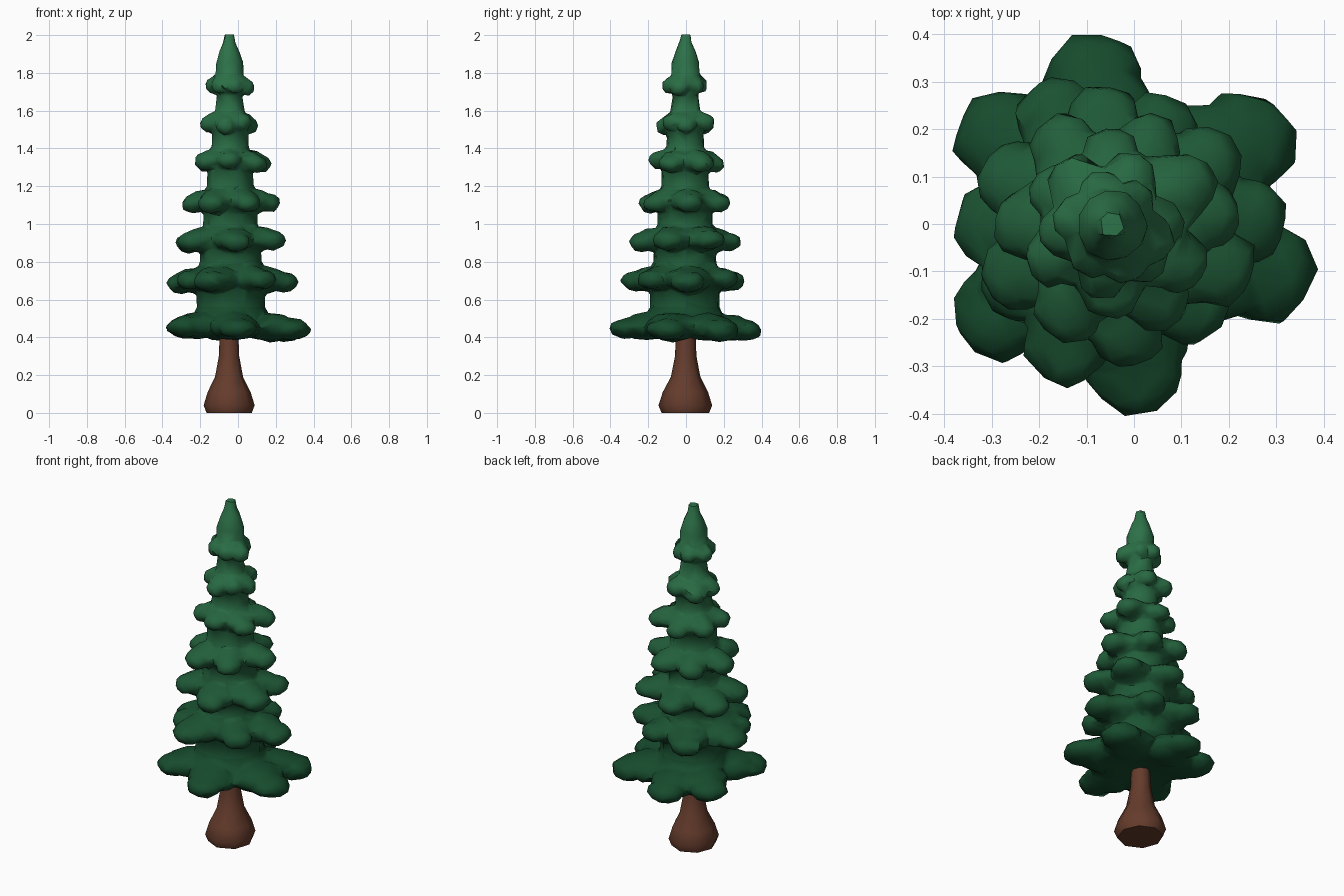
import bpy, bmesh, math, random
from mathutils import Matrix, Vector

if "Cube" in bpy.data.objects:
    bpy.data.objects.remove(bpy.data.objects["Cube"])

random.seed(4)
AX = -0.048  # trunk axis in x


def material(name, rgb):
    m = bpy.data.materials.new(name)
    m.diffuse_color = (*rgb, 1)
    m.use_nodes = True
    m.node_tree.nodes["Principled BSDF"].inputs["Base Color"].default_value = m.diffuse_color
    return m


def lathe(bm, profile, sides, wobble):
    """Closed stack of rings from (z, radius) pairs."""
    lobes = [1 + random.uniform(-wobble, wobble) for _ in range(sides)]
    rings = []
    for z, r in profile:
        rings.append([bm.verts.new((AX + r * lobes[i] * math.cos(math.tau * i / sides),
                                    r * lobes[i] * math.sin(math.tau * i / sides), z))
                      for i in range(sides)])
    for a, b in zip(rings, rings[1:]):
        for i in range(sides):
            j = (i + 1) % sides
            bm.faces.new((a[i], a[j], b[j], b[i]))
    bm.faces.new(rings[0][::-1])
    bm.faces.new(rings[-1])


def blob(bm, angle, dist, z, size):
    """Lumpy needle clump, long axis pointing away from the trunk."""
    mat = (Matrix.Translation((AX, 0, z)) @ Matrix.Rotation(math.radians(angle), 4, 'Z')
           @ Matrix.Translation((dist, 0, 0)) @ Matrix.Diagonal((*size, 1)))
    ret = bmesh.ops.create_icosphere(bm, subdivisions=2, radius=1, matrix=mat)
    c = mat.to_translation()
    for v in ret['verts']:
        v.co = c + (v.co - c) * random.uniform(0.92, 1.12)


def finish(bm, name):
    me = bpy.data.meshes.new(name)
    bm.to_mesh(me)
    bm.free()
    ob = bpy.data.objects.new(name, me)
    bpy.context.collection.objects.link(ob)
    return ob


def smooth(ob, degrees):
    bpy.ops.object.select_all(action='DESELECT')
    ob.select_set(True)
    bpy.context.view_layer.objects.active = ob
    bpy.ops.object.shade_smooth_by_angle(angle=math.radians(degrees))


# Flared trunk
bm = bmesh.new()
lathe(bm, [(0, 0.124), (0.04, 0.14), (0.11, 0.118), (0.19, 0.077), (0.30, 0.056), (0.44, 0.05)], 8, 0.05)
trunk = finish(bm, "trunk")
trunk.data.materials.append(material("bark", (0.13, 0.045, 0.025)))
smooth(trunk, 60)

# Foliage core
bm = bmesh.new()
lathe(bm, [(0.40, 0.21), (0.50, 0.215), (0.56, 0.184), (0.65, 0.186), (0.74, 0.186), (0.80, 0.167),
           (0.92, 0.164), (1.0, 0.147), (1.12, 0.144), (1.2, 0.127), (1.32, 0.122), (1.42, 0.1),
           (1.53, 0.094), (1.6, 0.08), (1.68, 0.068), (1.75, 0.075), (1.85, 0.075), (1.92, 0.052),
           (1.96, 0.034), (2.004, 0.028)], 11, 0.07)

# Branch tiers: height, [(angle, reach), ...]
tiers = [
    (0.45, [(97, .40), (31, .435), (-17, .44), (-81, .40), (219, .39), (142, .39)]),
    (0.70, [(2, .37), (-47, .32), (250, .355), (180, .33), (117, .335), (62, .30), (212, .31)]),
    (0.91, [(-22, .32), (32, .31), (95, .29), (155, .30), (207, .30), (278, .305)]),
    (1.12, [(5, .27), (65, .25), (122, .26), (180, .25), (243, .27), (302, .25)]),
    (1.33, [(27, .24), (90, .20), (150, .19), (210, .20), (270, .20), (330, .22)]),
    (1.53, [(0, .155), (68, .16), (130, .17), (190, .155), (260, .16), (312, .15)]),
    (1.73, [(-22, .14), (48, .11), (105, .115), (172, .125), (235, .125), (290, .13)]),
]
for z, branches in tiers:
    for angle, reach in branches:
        dz = random.uniform(-0.012, 0.012)
        h = 0.036 + 0.06 * reach
        w = 0.018 + reach * 0.235
        blob(bm, angle, reach * 0.52, z + dz * 0.5 + 0.006, (reach * 0.34, w * 1.2, h * 1.2))
        blob(bm, angle, reach * 0.78, z + dz - 0.004, (reach * 0.225, w * 0.9, h * 0.95))

# Fuse the clumps into one faceted soft surface
source = finish(bm, "foliage_source")
mod = source.modifiers.new("fuse", 'REMESH')
mod.mode = 'VOXEL'
mod.voxel_size = 0.011
mod = source.modifiers.new("soften", 'SMOOTH')
mod.iterations = 2
mod = source.modifiers.new("facet", 'DECIMATE')
mod.ratio = 0.05
dg = bpy.context.evaluated_depsgraph_get()
mesh = bpy.data.meshes.new_from_object(source.evaluated_get(dg))
bpy.data.objects.remove(source)
foliage = bpy.data.objects.new("foliage", mesh)
bpy.context.collection.objects.link(foliage)

# Greens get lighter towards the top
steps = 8
low, high = Vector((0.008, 0.07, 0.026)), Vector((0.026, 0.17, 0.066))
mesh.materials.clear()
for i in range(steps):
    mesh.materials.append(material(f"needles_{i + 1}", low.lerp(high, i / (steps - 1))))
for p in mesh.polygons:
    p.material_index = max(0, min(steps - 1, int((p.center.z - 0.38) / 1.62 * steps)))
smooth(foliage, 50)
